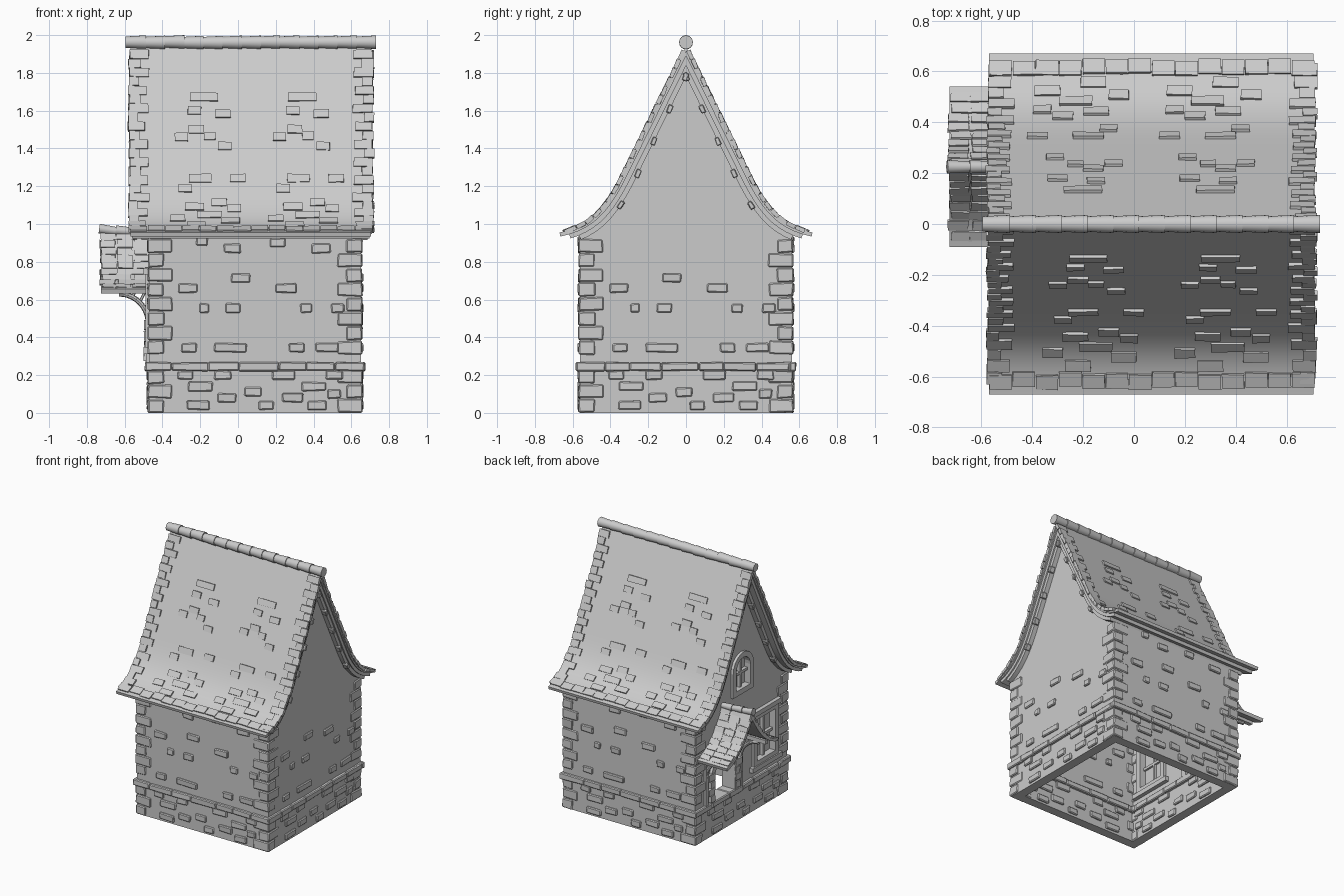
import bpy
import bmesh
import math
import random
from mathutils import Matrix, Vector
from mathutils.geometry import interpolate_bezier

random.seed(4)
if "Cube" in bpy.data.objects:
    bpy.data.objects.remove(bpy.data.objects["Cube"])

stone = bpy.data.materials.new("plain_grey")
stone.use_nodes = True
stone.diffuse_color = (0.6, 0.6, 0.6, 1)
stone.node_tree.nodes["Principled BSDF"].inputs["Base Color"].default_value = (0.6, 0.6, 0.6, 1)


def finish(name, bm, bevel=0.0, smooth=False):
    bmesh.ops.recalc_face_normals(bm, faces=bm.faces)
    mesh = bpy.data.meshes.new(name)
    bm.to_mesh(mesh)
    bm.free()
    obj = bpy.data.objects.new(name, mesh)
    bpy.context.collection.objects.link(obj)
    mesh.materials.append(stone)
    if bevel:
        mod = obj.modifiers.new("worn_edges", "BEVEL")
        mod.width = bevel
        mod.segments = 1
    if smooth:
        bpy.ops.object.select_all(action="DESELECT")
        obj.select_set(True)
        bpy.context.view_layer.objects.active = obj
        bpy.ops.object.shade_smooth_by_angle(angle=math.radians(30))
    return obj


def box(bm, size, matrix, wobble=0.0):
    made = bmesh.ops.create_cube(bm, size=1, matrix=matrix @ Matrix.Diagonal((*size, 1)))
    for v in made["verts"]:
        v.co += Vector([random.uniform(-wobble, wobble) for _ in range(3)])


def rod(bm, a, b, r1, r2, sides=12):
    a, b = Vector(a), Vector(b)
    turn = (b - a).to_track_quat("Z", "Y").to_matrix().to_4x4()
    bmesh.ops.create_cone(bm, cap_ends=True, segments=sides, radius1=r1, radius2=r2,
                          depth=(b - a).length, matrix=Matrix.Translation((a + b) / 2) @ turn)


def panel(bm, loops, x, thick):
    """Extrude outlines in the y-z plane; later loops are holes."""
    edges = []
    for loop in loops:
        vs = [bm.verts.new((x, y, z)) for y, z in loop]
        edges += [bm.edges.new((vs[i - 1], vs[i])) for i in range(len(vs))]
    made = bmesh.ops.triangle_fill(bm, edges=edges, use_beauty=True)
    faces = [f for f in made["geom"] if isinstance(f, bmesh.types.BMFace)]
    out = bmesh.ops.extrude_face_region(bm, geom=faces, use_keep_orig=True)
    bmesh.ops.translate(bm, vec=(thick, 0, 0),
                        verts=[v for v in out["geom"] if isinstance(v, bmesh.types.BMVert)])


def arch(y, half, z, spring, steps=10):
    curve = [(y + half * math.cos(math.pi * i / steps), spring + half * math.sin(math.pi * i / steps))
             for i in range(steps + 1)]
    return [(y + half, z)] + curve + [(y - half, z)]


def rect(y, half, z0, z1):
    return [(y + half, z0), (y + half, z1), (y - half, z1), (y - half, z0)]


# ---- roof slope helpers: points run from ridge to eave as (y, z)
def bend(a, b, c, d, n=12):
    return [Vector(p[:2]) for p in interpolate_bezier(*[Vector((*q, 0)) for q in (a, b, c, d)], n)]


def offset(pts, depth):
    out = []
    for i, p in enumerate(pts):
        t = (pts[min(i + 1, len(pts) - 1)] - pts[max(i - 1, 0)]).normalized()
        out.append(p + Vector((t.y, -t.x)) * depth if i else p - Vector((0, depth / t.x)))
    return out


def layer(pts, top, bottom, centre=0.0):
    upper, lower = offset(pts, top), offset(pts, bottom)
    right = upper + lower[::-1]
    left = [(-y, z) for y, z in lower[1:]] + [(-y, z) for y, z in upper[:0:-1]]
    return [(y + centre, z) for y, z in right + left]


def on_slope(pts, dist, x, side, centre=0.0):
    for a, b in zip(pts, pts[1:]):
        length = (b - a).length
        if dist <= length or b is pts[-1]:
            t = (b - a) / length
            p = a + t * dist
            break
        dist -= length
    cols = ((1, 0, 0), (0, t.x * side, t.y), (0, -t.y * side, t.x))
    m = Matrix(cols).transposed().to_4x4()
    return Matrix.Translation((x, p.x * side + centre, p.y)) @ m @ Matrix.Rotation(0.06, 4, "X").inverted()


slope = [Vector((0, 1.94))] + bend((0.32, 1.29), (0.42, 1.08), (0.5, 0.99), (0.67, 0.955))
MID, HALF, THICK = 0.09, 0.56, 0.07

# ---- walls
gable = [(y, z) for y, z in offset(slope, 0.06) if y < 0.54] + [(HALF, 0.92), (HALF, 0)]
gable += [(-y, z) for y, z in gable[:0:-1]]
DOOR_Y, WIN_Y = 0.225, -0.28
door_hole = arch(DOOR_Y, 0.12, 0.26, 0.45)
window_hole = rect(WIN_Y, 0.11, 0.38, 0.7)
attic_hole = arch(0, 0.085, 1.01, 1.16)
bm = bmesh.new()
panel(bm, [gable], MID + HALF - THICK, THICK)
finish("right_gable_wall", bm)
bm = bmesh.new()
panel(bm, [gable, door_hole, window_hole, attic_hole], MID - HALF, THICK)
finish("left_gable_wall", bm)
for name, side in (("front_wall", -1), ("back_wall", 1)):
    bm = bmesh.new()
    box(bm, (2 * HALF, THICK, 0.93), Matrix.Translation((MID, side * (HALF - THICK / 2), 0.465)))
    finish(name, bm)

# ---- raised bricks, string course and corner stones on all four sides: (u, z, width)
bricks = [(-.075, .715, .1), (-.355, .66, .1), (.165, .66, .11), (-.115, .555, .08), (-.27, .555, .05),
          (.27, .555, .06), (.44, .555, .07), (-.13, .345, .17), (-.35, .345, .08), (.22, .345, .08),
          (.38, .345, .12), (-.37, .2, .08), (-.17, .2, .09), (.42, .2, .09), (-.29, .14, .13),
          (-.01, .11, .09), (.31, .14, .13), (.15, .2, .12), (-.15, .08, .1), (.2, .08, .11),
          (-.3, .04, .12), (.33, .04, .1), (.06, .04, .08), (.42, .1, .07)]
eave_bricks = [(-.12, .87, .09), (.35, .87, .1), (-.28, .91, .06), (.12, .9, .08)]
bm, course, quoins = bmesh.new(), bmesh.new(), bmesh.new()
for k in range(4):
    turn = Matrix.Translation((MID, 0, 0)) @ Matrix.Rotation(k * math.pi / 2, 4, "Z")
    for u, z, w in bricks + (eave_bricks if k % 2 == 0 else []):
        by_door = abs(u + DOOR_Y) < 0.18 + w / 2 and 0.25 < z < 0.65
        by_window = abs(u + WIN_Y) < 0.16 + w / 2 and 0.3 < z < 0.8
        if k == 3 and (by_door or by_window):
            continue
        box(bm, (w, THICK + 0.026, 0.048), turn @ Matrix.Translation((u, THICK / 2 - HALF, z)), 0.003)
    u = -HALF - 0.02
    while u < HALF:
        w = min(random.uniform(0.12, 0.22), HALF + 0.02 - u)
        box(course, (w, THICK + 0.045, 0.045), turn @ Matrix.Translation((u + w / 2, THICK / 2 - HALF, 0.245)), 0.003)
        u += w
    for row in range(12):
        z = 0.037 + row * 0.077
        if 0.2 < z < 0.28:
            continue
        long_x = row % 2
        sx, sy = (0.13, 0.085) if long_x else (0.085, 0.13)
        at = (sx / 2 - HALF - 0.008, sy / 2 - HALF - 0.008, z)
        box(quoins, (sx, sy, 0.07), turn @ Matrix.Translation(at), 0.004)
finish("wall_bricks", bm, 0.006)
finish("string_course", course, 0.006)
finish("corner_stones", quoins, 0.006)

# ---- door and window surrounds on the left gable
face = MID - HALF
bm = bmesh.new()
panel(bm, [arch(DOOR_Y, 0.165, 0.26, 0.45), door_hole], face - 0.02, THICK + 0.04)
for side in (-1, 1):
    for row in range(4):
        w = 0.075 if row % 2 else 0.05
        box(bm, (0.03, w, 0.05), Matrix.Translation((face - 0.012, DOOR_Y + side * (0.125 + w / 2), 0.3 + row * 0.055)), 0.003)
finish("door_surround", bm)
bm = bmesh.new()
panel(bm, [rect(WIN_Y, 0.15, 0.34, 0.74), window_hole], face - 0.02, THICK + 0.04)
for z, w in ((0.33, 0.36), (0.75, 0.34)):
    box(bm, (THICK + 0.06, w, 0.035), Matrix.Translation((face + THICK / 2, WIN_Y, z)))
finish("window_surround", bm)
bm = bmesh.new()
panel(bm, [arch(0, 0.125, 0.97, 1.16), attic_hole], face - 0.02, THICK + 0.04)
finish("attic_window_surround", bm)
bm = bmesh.new()
panel(bm, [window_hole], face + 0.03, 0.01)
panel(bm, [attic_hole], face + 0.03, 0.01)
finish("window_panes", bm)
bm = bmesh.new()
for y, z, h, w in ((WIN_Y, 0.54, 0.32, 0.22), (0, 1.12, 0.24, 0.17)):
    box(bm, (0.05, 0.02, h), Matrix.Translation((face + 0.03, y, z)))
    box(bm, (0.05, w, 0.02), Matrix.Translation((face + 0.03, y, z)))
finish("window_bars", bm)

# ---- main roof layers
for name, pts, top, low, x0, x1 in (("roof_shell", slope, 0, 0.022, -0.57, 0.705),
                                    ("roof_boards", slope[:-1], 0.022, 0.045, -0.56, 0.695),
                                    ("barge_boards", slope[:-2], 0.045, 0.07, -0.51, 0.685)):
    bm = bmesh.new()
    panel(bm, [layer(pts, top, low)], x0, x1 - x0)
    finish(name, bm, smooth=True)

bm = bmesh.new()
for x in (-0.5, 0.68):
    for side in (-1, 1):
        for dist in (0.15, 0.34, 0.53, 0.72, 0.9):
            m = on_slope(slope, dist, x, side) @ Matrix.Translation((0, 0, -0.07))
            box(bm, (0.04, 0.045, 0.025), m, 0.002)
finish("purlin_ends", bm, 0.004)

# ---- roof tiles: verge rows, eave row and scattered raised tiles (x, distance, width)
scatter = [(-.18, .3, .15), (-.23, .38, .07), (-.08, .4, .08), (-.22, .49, .08), (-.3, .535, .07),
           (-.15, .53, .06), (-.07, .59, .07), (-.2, .78, .12), (0, .78, .08), (-.28, .84, .07),
           (-.1, .93, .08), (-.23, .96, .1), (-.02, .97, .07), (-.15, 1.02, .13), (-.32, 1.05, .08),
           (-.04, 1.07, .1), (-.22, 1.11, .1)]
bm = bmesh.new()
for side in (-1, 1):
    for row in range(22):
        w = (0.06 if row % 2 else 0.095) + random.uniform(-0.01, 0.01)
        for x in (-0.577 + w / 2, 0.715 - w / 2):
            x += random.uniform(-0.006, 0.006)
            box(bm, (w, 0.05, 0.022), on_slope(slope, 0.05 + row * 0.053, x, side), 0.002)
    for col in range(14):
        drop = random.uniform(-0.008, 0.006)
        box(bm, (0.088, 0.06, 0.022), on_slope(slope, 1.175 + drop, -0.525 + col * 0.0915, side), 0.002)
    for x, dist, w in scatter:
        for shift in (0, 0.52):
            flip = 0.07 - side * (x + shift - 0.07)
            px = x + shift if side < 0 else flip
            box(bm, (w, 0.045, 0.02), on_slope(slope, dist, px, side), 0.002)
finish("roof_tiles", bm)

bm = bmesh.new()
for i in range(13):
    x = -0.595 + i * 0.1015
    lift = random.uniform(-0.003, 0.001)
    rod(bm, (x, 0, 1.963 + lift), (x + 0.108, 0, 1.963 + lift), 0.03, 0.036, 16)
finish("ridge_tiles", bm, smooth=True)

# ---- door canopy
canopy = bend((0, 0.96), (0.1, 0.78), (0.18, 0.69), (0.315, 0.655), 10)
bm = bmesh.new()
panel(bm, [layer(canopy, 0, 0.025, DOOR_Y)], -0.725, 0.26)
finish("canopy_roof", bm, smooth=True)
bm = bmesh.new()
for side in (-1, 1):
    for row in range(9):
        for col in range(3):
            x = -0.685 + col * 0.085 + random.uniform(-0.008, 0.008)
            box(bm, (0.08, 0.04, 0.014), on_slope(canopy, 0.03 + row * 0.047, x, side, DOOR_Y), 0.003)
finish("canopy_tiles", bm)
bm = bmesh.new()
for i in range(3):
    rod(bm, (-0.735 + i * 0.088, DOOR_Y, 0.975 - 0.008 * i),
        (-0.64 + i * 0.088, DOOR_Y, 0.962 - 0.003 * i), 0.026, 0.021)
finish("canopy_ridge", bm, smooth=True)

# ---- curved brackets under the canopy
for name, side in (("canopy_bracket_front", -1), ("canopy_bracket_back", 1)):
    bm = bmesh.new()
    y = DOOR_Y + side * 0.21
    arc = [Vector((-0.63 + 0.155 * math.sin(a), y, 0.475 + 0.155 * math.cos(a)))
           for a in [math.pi / 2 * i / 10 for i in range(11)]]
    for a, b in zip(arc, arc[1:]):
        rod(bm, a, b, 0.014, 0.014, 8)
    for i in (3, 5, 7):
        rod(bm, arc[i], arc[i] + Vector((0.03, 0, 0.06)), 0.008, 0.008, 6)
    box(bm, (0.23, 0.03, 0.03), Matrix.Translation((-0.585, y, 0.655)))
    box(bm, (0.025, 0.03, 0.4), Matrix.Translation((-0.475, y, 0.46)))
    finish(name, bm)
